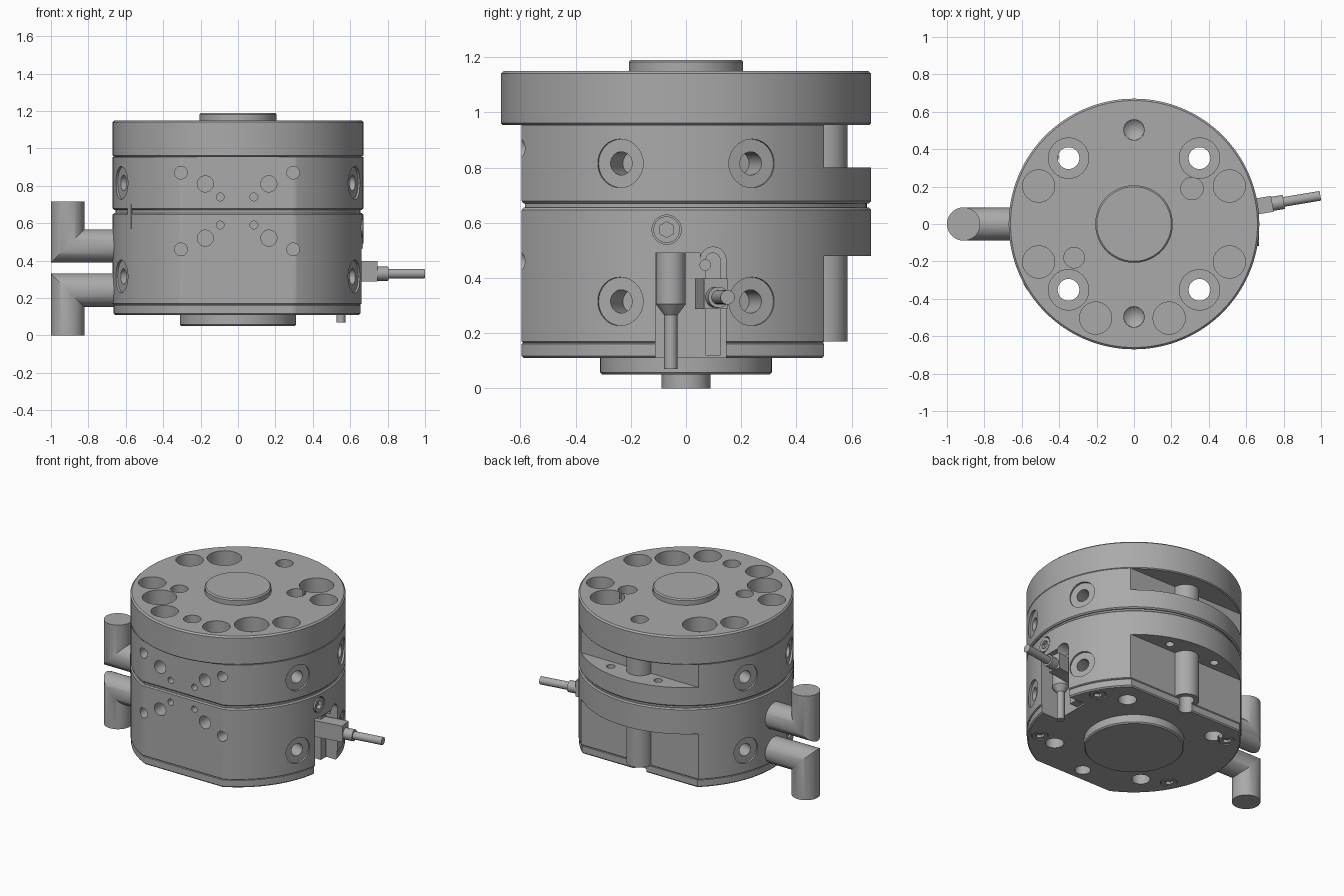
import bpy, bmesh, math
from mathutils import Vector, Matrix

if "Cube" in bpy.data.objects:
    bpy.data.objects.remove(bpy.data.objects["Cube"])

steel = bpy.data.materials.new("grey steel")
steel.use_nodes = True
GREY = (0.4, 0.4, 0.4, 1)
steel.diffuse_color = GREY
steel.node_tree.nodes["Principled BSDF"].inputs["Base Color"].default_value = GREY

R, FRONT, BACK = 0.67, -0.595, 0.50


def finish(name, bm):
    bmesh.ops.recalc_face_normals(bm, faces=bm.faces)
    mesh = bpy.data.meshes.new(name)
    bm.to_mesh(mesh)
    bm.free()
    obj = bpy.data.objects.new(name, mesh)
    bpy.context.collection.objects.link(obj)
    mesh.materials.append(steel)
    return obj


def rod(bm, a, b, r, r2=None, seg=32):
    a, b = Vector(a), Vector(b)
    turn = (b - a).to_track_quat('Z', 'Y').to_matrix().to_4x4()
    bmesh.ops.create_cone(bm, cap_ends=True, segments=seg, radius1=r,
                          radius2=r if r2 is None else r2, depth=(b - a).length,
                          matrix=Matrix.Translation((a + b) / 2) @ turn)


def box(bm, lo, hi, place=Matrix()):
    lo, hi = Vector(lo), Vector(hi)
    bmesh.ops.create_cube(bm, size=1, matrix=place @ Matrix.Translation((lo + hi) / 2)
                          @ Matrix.Diagonal((hi - lo).to_4d()))


def loft(bm, rings):
    rings = [[bm.verts.new(p) for p in ring] for ring in rings]
    n = len(rings[0])
    for low, high in zip(rings, rings[1:]):
        for i in range(n):
            j = (i + 1) % n
            bm.faces.new((low[i], low[j], high[j], high[i]))
    bm.faces.new(rings[0][::-1])
    bm.faces.new(rings[-1])


def layer(name, z0, z1, r=R, lo=-9, hi=9, c0=0.0, c1=0.0):
    """Round layer with optional front and back flats and chamfered rims."""
    angles = [math.tau * i / 128 for i in range(128)]
    for flat in (lo, hi):
        if abs(flat) < r:
            a = math.asin(flat / r)
            angles += [a % math.tau, (math.pi - a) % math.tau]
    pts = [(r * math.cos(a), min(max(r * math.sin(a), lo), hi)) for a in sorted(angles)]
    steps = [(z0, c0)] * (c0 > 0) + [(z0 + c0, 0), (z1 - c1, 0)] + [(z1, c1)] * (c1 > 0)
    bm = bmesh.new()
    loft(bm, [[(x * (1 - c / r), y * (1 - c / r), z) for x, y in pts] for z, c in steps])
    bmesh.ops.remove_doubles(bm, verts=bm.verts, dist=1e-5)
    return finish(name, bm)


def cut(obj, cutter):
    mod = obj.modifiers.new("cut", 'BOOLEAN')
    mod.object, mod.solver, mod.use_self = cutter, 'EXACT', True
    bpy.context.view_layer.update()
    mesh = bpy.data.meshes.new_from_object(obj.evaluated_get(bpy.context.evaluated_depsgraph_get()))
    obj.modifiers.clear()
    obj.data = mesh


# Stacked housing layers
layers = [
    layer("top_plate", 0.955, 1.15, c0=0.006, c1=0.01),
    layer("upper_body", 0.80, 0.955, lo=FRONT, hi=BACK),
    layer("upper_flange", 0.67, 0.80, lo=FRONT, c0=0.008),
    layer("seam_ring", 0.65, 0.675, r=0.655, lo=FRONT + 0.012),
    layer("lower_flange", 0.48, 0.655, lo=FRONT, c1=0.008),
    layer("lower_body", 0.165, 0.48, lo=FRONT, hi=BACK, c0=0.005),
    layer("bottom_plate", 0.11, 0.165, r=0.665, lo=FRONT, hi=BACK, c0=0.008, c1=0.004)]

# Rear columns in the two recesses
bm = bmesh.new()
for z0, z1 in ((0.17, 0.485), (0.795, 0.956)):
    rod(bm, (0, BACK, z0), (0, BACK, z1), 0.085)
layers.append(finish("rear_columns", bm))

# Cutter: holes in the top face
bm = bmesh.new()
for sx in (-1, 1):
    for sy in (-1, 1):
        x, y = 0.35 * sx, 0.352 * sy
        rod(bm, (x, y, 1.05), (x, y, 1.3), 0.108)
        rod(bm, (x, y, -0.1), (x, y, 1.2), 0.058)
        x, y = 0.51 * sx, 0.203 * sy
        rod(bm, (x, y, 1.06), (x, y, 1.3), 0.086)
for x in (-0.205, 0.188):
    rod(bm, (x, -0.503, 1.06), (x, -0.503, 1.3), 0.086)
rod(bm, (0.31, 0.19, 1.07), (0.31, 0.19, 1.3), 0.06)
rod(bm, (-0.32, -0.18, 1.07), (-0.32, -0.18, 1.3), 0.055)
for y in (-0.497, 0.503):
    rod(bm, (0, y, 1.03), (0, y, 1.08), 0, 0.055)
    rod(bm, (0, y, 1.079), (0, y, 1.3), 0.055)
    rod(bm, (0, y, 0), (0, y, 0.25), 0.05)

# Cutter: holes in the front flat and the rear ledge
for s in (-1, 1):
    for x, r, heights in ((0.30, 0.034, (0.87, 0.46)), (0.17, 0.043, (0.81, 0.52)),
                          (0.09, 0.021, (0.74, 0.59))):
        for z in heights:
            rod(bm, (s * x - 0.005, -0.5, z), (s * x - 0.005, -0.7, z), r)
    rod(bm, (s * 0.18, 0.56, 0.4), (s * 0.18, 0.56, 0.9), 0.027)

# Cutter: radial counterbores on both sides
for sx in (-1, 1):
    for sy in (-1, 1):
        d = Vector((sx * 0.627, sy * 0.24, 0)).normalized()
        for z in (0.815, 0.315):
            up = Vector((0, 0, z))
            rod(bm, d * 0.655 + up, d * 0.8 + up, 0.088)
            rod(bm, d * 0.53 + up, d * 0.7 + up, 0.042)

# Cutter: side notch with a round-topped slot
box(bm, (0.52, -0.11, 0), (0.8, 0.145, 0.465))
box(bm, (0.52, -0.11, 0.4), (0.8, 0.05, 0.49))
rod(bm, (0.52, 0.098, 0.465), (0.8, 0.098, 0.465), 0.047)

# Cutter: screw seats
screws = [((0.63, -0.07, 0.575), (0.668, -0.07, 0.575), 0.048)]
for x, y in ((0.53, 0.28), (0.48, -0.34), (-0.45, 0.36), (-0.51, -0.27)):
    screws.append(((x, y, 0.14), (x, y, 0.112), 0.048))
for a, b, r in screws:
    a, b = Vector(a), Vector(b)
    rod(bm, a, a + (b - a) * 3, r + 0.005)
holes = finish("hole_cutter", bm)
for obj in layers:
    cut(obj, holes)

# Socket screws
heads, sockets = bmesh.new(), bmesh.new()
for a, b, r in screws:
    a, b = Vector(a), Vector(b)
    rod(heads, a, b, r)
    rod(sockets, a.lerp(b, 0.35), a.lerp(b, 2), r * 0.6, seg=6)
socket_cutter = finish("socket_cutter", sockets)
cut(finish("socket_screws", heads), socket_cutter)
for helper in (holes, socket_cutter):
    bpy.data.objects.remove(helper)

# Centre bosses
layer("top_boss", 1.14, 1.19, r=0.207, c1=0.008)
layer("bottom_boss", 0.05, 0.12, r=0.311, c0=0.008)

# Mitred elbow pipes
for name, z, end in (("upper_pipe", 0.478, 0.715), ("lower_pipe", 0.242, 0.0)):
    s = 1 if end > z else -1
    ring = [(0.089 * math.cos(math.tau * i / 48), 0.089 * math.sin(math.tau * i / 48))
            for i in range(48)]
    bm = bmesh.new()
    loft(bm, [[(-0.6, v, z + s * u) for u, v in ring],
              [(-0.911 + u, v, z + s * u) for u, v in ring],
              [(-0.911 + u, v, end) for u, v in ring]])
    finish(name, bm)

# Hanging plug in the notch
bm = bmesh.new()
rod(bm, (0.55, -0.055, 0.305), (0.55, -0.055, 0.49), 0.054)
rod(bm, (0.55, -0.055, 0.265), (0.55, -0.055, 0.305), 0.024, 0.054)
rod(bm, (0.55, -0.055, 0.07), (0.55, -0.055, 0.27), 0.024)
finish("notch_plug", bm)

# Sensor rail with its clamp screw
bm = bmesh.new()
box(bm, (0.5, 0.07, 0.12), (0.58, 0.125, 0.465))
rod(bm, (0.5, 0.0975, 0.465), (0.58, 0.0975, 0.465), 0.0275)
rod(bm, (0.57, 0.07, 0.447), (0.6, 0.07, 0.447), 0.021)
finish("sensor_rail", bm)

# Angled sensor, nut and cable
aim = Matrix.Translation((0.74, 0.108, 0.33)) @ Matrix.Rotation(math.radians(9.5), 4, 'Z')
bm = bmesh.new()
box(bm, (-0.2, -0.043, -0.042), (0, 0.043, 0.068), aim)
rod(bm, aim @ Vector((-0.01, 0, 0)), aim @ Vector((0.062, 0, 0)), 0.038)
rod(bm, aim @ Vector((0.05, 0, 0)), aim @ Vector((0.26, 0, 0)), 0.026)
finish("sensor", bm)

# Thin index plate on the side
bm = bmesh.new()
box(bm, (R - 0.004, -0.02, 0.57), (R + 0.002, 0.02, 0.70),
    Matrix.Rotation(math.radians(210), 4, 'Z'))
finish("index_plate", bm)

# Smooth round walls, keep edges crisp
bpy.ops.object.select_all(action='DESELECT')
for obj in bpy.context.collection.objects:
    if obj.type == 'MESH' and steel.name in obj.data.materials:
        obj.select_set(True)
        bpy.context.view_layer.objects.active = obj
bpy.ops.object.shade_smooth_by_angle(angle=math.radians(30))
